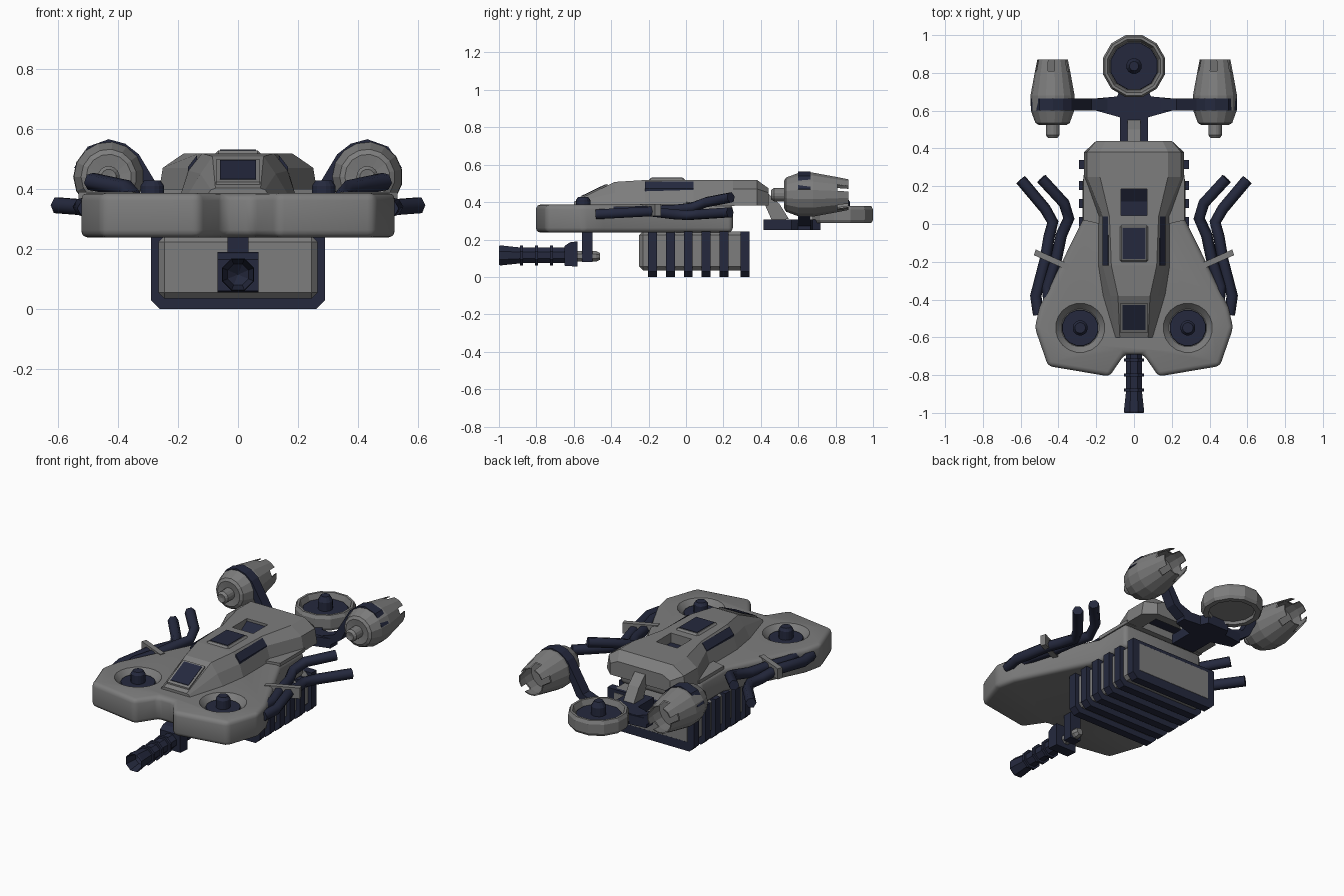
import bpy, bmesh, math
from mathutils import Vector

if "Cube" in bpy.data.objects:
    bpy.data.objects.remove(bpy.data.objects["Cube"])

navy = bpy.data.materials.new("navy")
navy.diffuse_color = (0.018, 0.022, 0.048, 1)
navy.use_nodes = True
navy.node_tree.nodes["Principled BSDF"].inputs["Base Color"].default_value = navy.diffuse_color
grey = bpy.data.materials.new("dark_grey")
grey.diffuse_color = (0.205, 0.205, 0.205, 1)
grey.use_nodes = True
grey.node_tree.nodes["Principled BSDF"].inputs["Base Color"].default_value = grey.diffuse_color


def finish(name, bm, mat=None):
    bmesh.ops.remove_doubles(bm, verts=bm.verts, dist=1e-5)
    bmesh.ops.recalc_face_normals(bm, faces=bm.faces)
    me = bpy.data.meshes.new(name)
    bm.to_mesh(me)
    bm.free()
    ob = bpy.data.objects.new(name, me)
    bpy.context.collection.objects.link(ob)
    me.materials.append(mat or grey)
    return ob


def apply(ob, mod):
    bpy.context.view_layer.objects.active = ob
    bpy.ops.object.modifier_apply(modifier=mod.name)


def bevel(ob, w, seg=1):
    m = ob.modifiers.new("bevel", 'BEVEL')
    m.width, m.segments, m.limit_method = w, seg, 'ANGLE'
    apply(ob, m)
    return ob


def smooth(ob, angle=35):
    bpy.ops.object.select_all(action='DESELECT')
    ob.select_set(True)
    bpy.context.view_layer.objects.active = ob
    bpy.ops.object.shade_smooth_by_angle(angle=math.radians(angle))


def mirror(ob):
    apply(ob, ob.modifiers.new("mirror", 'MIRROR'))
    return ob


def cut(ob, cutter):
    m = ob.modifiers.new("cut", 'BOOLEAN')
    m.operation, m.object, m.solver = 'DIFFERENCE', cutter, 'EXACT'
    apply(ob, m)
    bpy.data.objects.remove(cutter)


def sym(pts):
    return pts + [(-x, y) for x, y in reversed(pts) if x > 1e-6]


def prism(name, pts, axis, a, b, mat=None):
    """Extrude a 2D outline along an axis from a to b."""
    put = {'x': lambda p, h: (h, p[0], p[1]), 'y': lambda p, h: (p[0], h, p[1]),
           'z': lambda p, h: (p[0], p[1], h)}[axis]
    bm = bmesh.new()
    lo = [bm.verts.new(put(p, a)) for p in pts]
    hi = [bm.verts.new(put(p, b)) for p in pts]
    bm.faces.new(lo)
    bm.faces.new(hi)
    for i in range(len(pts)):
        j = (i + 1) % len(pts)
        bm.faces.new((lo[i], lo[j], hi[j], hi[i]))
    return finish(name, bm, mat)


def box(name, x, y, z, mat=None):
    return prism(name, [(x[0], y[0]), (x[1], y[0]), (x[1], y[1]), (x[0], y[1])], 'z', z[0], z[1], mat)


def lathe(name, prof, n, axis, loc, mat=None, skip=lambda ring, i: False):
    """Revolve (radius, height) points around an axis; r = 0 closes the end."""
    bm = bmesh.new()
    rings = []
    for r, h in prof:
        ring = []
        if r == 0:
            ring = [bm.verts.new(Vector(loc) + Vector((0, h, 0) if axis == 'y' else (0, 0, h)))] * n
        else:
            for i in range(n):
                t = 2 * math.pi * (i + 0.5) / n
                c, s = r * math.cos(t), r * math.sin(t)
                ring.append(bm.verts.new(Vector(loc) + Vector((c, h, s) if axis == 'y' else (c, s, h))))
        rings.append(ring)
    for k in range(len(rings) - 1):
        for i in range(n):
            if skip(k, i):
                continue
            j = (i + 1) % n
            vs = list(dict.fromkeys((rings[k][i], rings[k][j], rings[k + 1][j], rings[k + 1][i])))
            bm.faces.new(vs)
    return finish(name, bm, mat)


# Main hull slab with front notch and two round fan wells
hull = prism("hull", sym([(0.05, -0.69), (0.13, -0.807), (0.455, -0.752), (0.525, -0.55), (0.5, -0.44),
                          (0.272, 0.02), (0.272, 0.25)]), 'z', 0.238, 0.386)
bevel(hull, 0.025, 3)
for s in (-1, 1):
    cut(hull, lathe("well_cutter", [(0, 0.35), (0.1, 0.35), (0.135, 0.391), (0, 0.391)], 20, 'z',
                    (s * 0.285, -0.55, 0)))
    lathe("lift_fan", [(0, 0.34), (0.099, 0.34), (0.095, 0.36), (0.04, 0.36), (0.04, 0.41),
                       (0.028, 0.427), (0, 0.427)], 16, 'z', (s * 0.285, -0.55, 0), navy)
smooth(hull)

# Cabin lofted from cross-sections: y, base width, shoulder width and z, top width and z
sections = [(-0.60, 0.10, 0.09, 0.397, 0.075, 0.402), (-0.38, 0.165, 0.125, 0.45, 0.085, 0.508),
            (-0.22, 0.19, 0.165, 0.46, 0.12, 0.518), (0.04, 0.19, 0.165, 0.47, 0.13, 0.518),
            (0.25, 0.265, 0.25, 0.47, 0.18, 0.518), (0.38, 0.265, 0.25, 0.47, 0.18, 0.518),
            (0.44, 0.2, 0.2, 0.45, 0.15, 0.475)]
bm = bmesh.new()
loops = []
for y, wb, ws, zs, wt, zt in sections:
    loops.append([bm.verts.new((x, y, z)) for x, z in sym([(wb, 0.383), (ws, zs), (wt, zt)])])
for a, b in zip(loops, loops[1:]):
    for i in range(6):
        j = (i + 1) % 6
        bm.faces.new((a[i], a[j], b[j], b[i]))
bm.faces.new(loops[0])
bm.faces.new(loops[-1])
cabin = finish("cabin", bm)
cut(cabin, box("hatch_cutter", (-0.07, 0.07), (0.045, 0.185), (0.45, 0.6)))
cut(cabin, box("tail_recess_cutter", (-0.17, 0.17), (0.27, 0.39), (0.3, 0.43)))
box("tail_recess", (-0.175, 0.175), (0.265, 0.395), (0.428, 0.435), navy)

# Cabin windows, hatch and side vents
prism("hatch_floor", [(0.043, 0.445), (0.188, 0.445), (0.188, 0.505), (0.12, 0.46), (0.043, 0.46)],
      'x', -0.072, 0.072, navy)
bevel(box("roof_frame", (-0.075, 0.075), (-0.20, -0.005), (0.50, 0.528)), 0.01)
box("roof_window", (-0.06, 0.06), (-0.185, -0.02), (0.51, 0.531), navy)
prism("windshield_frame", [(-0.575, 0.40), (-0.575, 0.423), (-0.42, 0.498), (-0.42, 0.47)], 'x', -0.073, 0.073)
prism("windshield", [(-0.56, 0.40), (-0.56, 0.433), (-0.43, 0.496), (-0.43, 0.47)], 'x', -0.06, 0.06, navy)
mirror(prism("side_vent", [(0.13, 0.44), (0.165, 0.45), (0.167, 0.472), (0.137, 0.511)], 'y', -0.22, 0.04, navy))
mirror(prism("side_step", [(0.18, 0.0), (0.268, 0.02), (0.268, 0.26), (0.2, 0.26)], 'z', 0.38, 0.40))

# Engine box under the hull with wrap-around ribs
bevel(box("engine_box", (-0.265, 0.265), (-0.25, 0.34), (0.035, 0.243)), 0.02)
for y in (-0.18, -0.083, 0.012, 0.108, 0.203, 0.315):
    prism("engine_rib", sym([(0.26, 0.0), (0.29, 0.03), (0.29, 0.243)]), 'y', y - 0.024, y + 0.024, navy)

# Chin gun
lathe("gun_barrel", [(0, -0.9), (0.038, -0.93), (0.055, -1.0), (0.058, -0.99), (0.045, -0.88), (0.045, -0.62),
                     (0, -0.62)], 8, 'y', (0, 0, 0.115), navy)
for y in (-0.88, -0.8, -0.72):
    lathe("barrel_ring", [(0.04, -0.008), (0.058, -0.008), (0.058, 0.008), (0.04, 0.008)], 8, 'y',
          (0, y, 0.115), navy)
prism("gun_block", [(-0.65, 0.06), (-0.65, 0.165), (-0.62, 0.185), (-0.58, 0.19), (-0.58, 0.055)], 'x',
      -0.068, 0.068, navy)
box("gun_strut", (-0.035, 0.035), (-0.555, -0.50), (0.08, 0.245), navy)
lathe("gun_pivot", [(0, -0.59), (0.03, -0.59), (0.03, -0.48), (0.02, -0.46), (0, -0.46)], 8, 'y', (0, 0, 0.11))

# Side cables and clamps
paths = {"upper_cable": [(0.45, -0.41, 0.35), (0.46, -0.33, 0.35), (0.41, -0.18, 0.355), (0.385, -0.06, 0.36),
                         (0.345, 0.03, 0.37), (0.37, 0.11, 0.40), (0.49, 0.24, 0.425)],
         "lower_cable": [(0.505, -0.48, 0.335), (0.52, -0.38, 0.34), (0.47, -0.19, 0.35),
                         (0.45, -0.07, 0.335), (0.43, 0.01, 0.33), (0.47, 0.08, 0.335), (0.60, 0.235, 0.345)]}
for s in (-1, 1):
    for name, pts in paths.items():
        cu = bpy.data.curves.new(name, 'CURVE')
        cu.dimensions, cu.bevel_depth, cu.bevel_resolution, cu.use_fill_caps = '3D', 0.03, 1, True
        sp = cu.splines.new('POLY')
        sp.points.add(len(pts) - 1)
        for p, (x, y, z) in zip(sp.points, pts):
            p.co = (s * x, y, z, 1)
        cu.materials.append(navy)
        bpy.context.collection.objects.link(bpy.data.objects.new(name, cu))
mirror(prism("cable_clamp", [(0.34, -0.215), (0.35, -0.245), (0.53, -0.165), (0.52, -0.135)], 'z', 0.325, 0.39))

# Tail boom, curved arms and strut
arm = [(0, 0.25), (0.17, 0.25), (0.27, 0.32), (0.33, 0.44), (0.36, 0.51), (0.43, 0.54), (0.49, 0.51),
       (0.53, 0.46), (0.545, 0.47), (0.5, 0.54), (0.43, 0.565), (0.375, 0.55), (0.33, 0.515), (0.285, 0.44),
       (0.225, 0.34), (0.14, 0.31), (0, 0.31)]
mirror(prism("tail_arm", arm, 'y', 0.6, 0.665, navy))
prism("tail_boom", sym([(0.075, 0.415), (0.075, 0.565), (0.2, 0.6), (0.2, 0.665), (0.09, 0.675), (0.07, 0.72)]),
      'z', 0.25, 0.308, navy)
prism("tail_strut", [(0.40, 0.44), (0.44, 0.445), (0.50, 0.39), (0.55, 0.31), (0.46, 0.30), (0.42, 0.39)],
      'x', -0.035, 0.035)

# Rear thrusters with notched nozzles
for s in (-1, 1):
    lathe("thruster", [(0, 0.46), (0.025, 0.455), (0.036, 0.47), (0.036, 0.53), (0.075, 0.525), (0.092, 0.535),
                       (0.116, 0.60), (0.118, 0.68), (0.094, 0.81), (0.082, 0.87), (0.076, 0.87), (0.086, 0.81),
                       (0.09, 0.74), (0, 0.74)], 15, 'y', (s * 0.43, 0, 0.44),
          skip=lambda k, i: k in (8, 9, 10) and i % 3 == 0)

# Tail fan
fan = (0, 0.836, 0)
lathe("tail_ring", [(0, 0.305), (0.125, 0.305), (0.13, 0.288), (0.16, 0.288), (0.17, 0.305), (0.17, 0.36),
                    (0.16, 0.38), (0.146, 0.38), (0.132, 0.34), (0, 0.34)], 12, 'z', fan)
lathe("tail_rotor", [(0, 0.335), (0.13, 0.335), (0.127, 0.35), (0.042, 0.35), (0.042, 0.40), (0.025, 0.43),
                     (0, 0.43)], 12, 'z', fan, navy)
